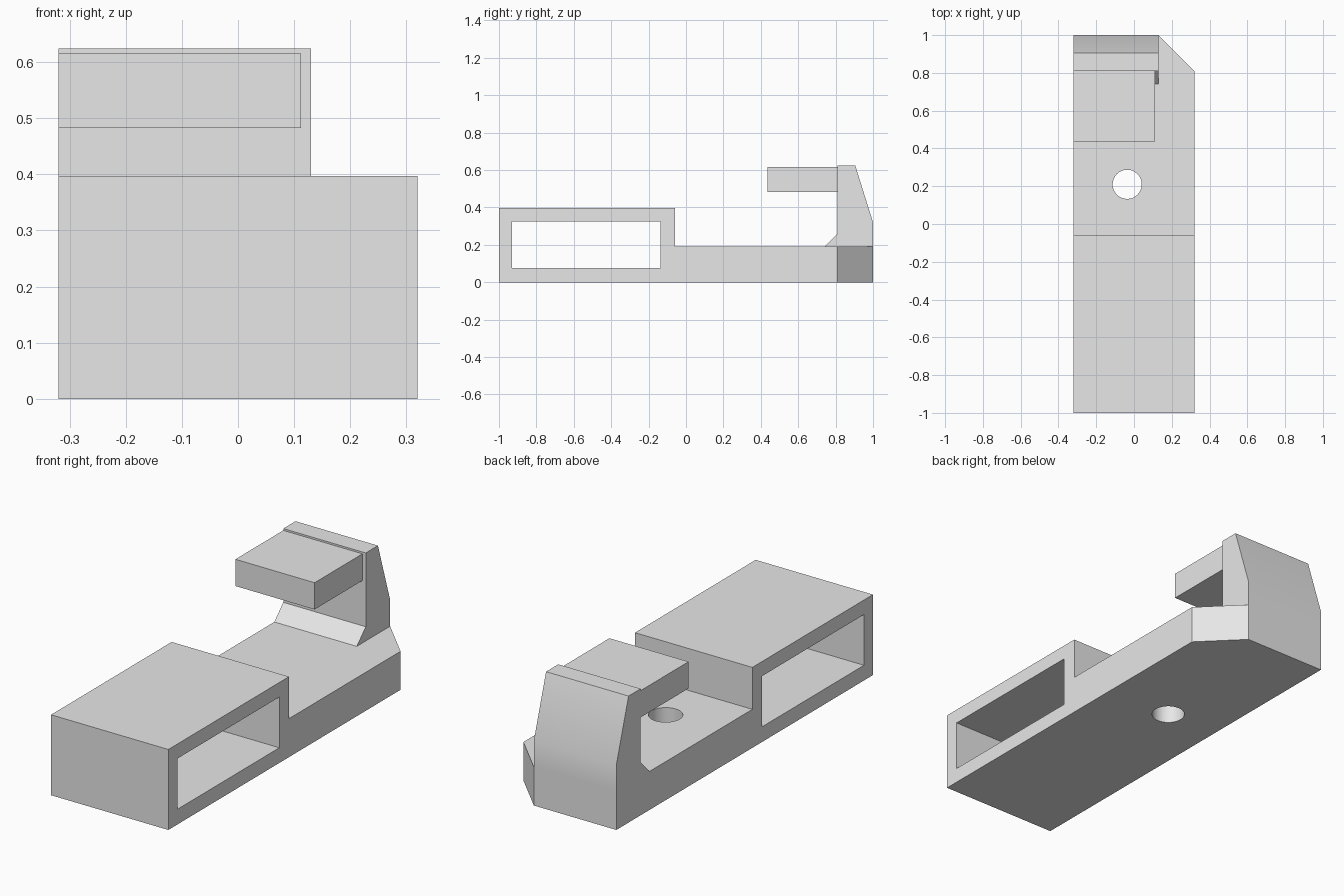
import bpy
import bmesh
import math
from mathutils import Matrix

default = bpy.data.objects.get("Cube")
if default:
    bpy.data.objects.remove(default, do_unlink=True)

grey = bpy.data.materials.new("light grey")
grey.use_nodes = True
colour = (0.8, 0.8, 0.8, 1)
grey.diffuse_color = colour
grey.node_tree.nodes["Principled BSDF"].inputs["Base Color"].default_value = colour

LEFT, RIGHT = 0.32, -0.32
POST_LEFT = 0.13


def finish(name, bm):
    bmesh.ops.recalc_face_normals(bm, faces=bm.faces[:])
    mesh = bpy.data.meshes.new(name)
    bm.to_mesh(mesh)
    bm.free()
    mesh.materials.append(grey)
    obj = bpy.data.objects.new(name, mesh)
    bpy.context.collection.objects.link(obj)
    return obj


def prism(name, profile, x0, x1):
    """Extrude a (y, z) side profile from x0 to x1."""
    bm = bmesh.new()
    face = bm.faces.new([bm.verts.new((x0, y, z)) for y, z in profile])
    new = bmesh.ops.extrude_face_region(bm, geom=[face])["geom"]
    verts = [v for v in new if isinstance(v, bmesh.types.BMVert)]
    bmesh.ops.translate(bm, verts=verts, vec=(x1 - x0, 0, 0))
    return finish(name, bm)


def rect(y0, y1, z0, z1):
    return [(y0, z0), (y1, z0), (y1, z1), (y0, z1)]


def combine(target, other, operation):
    bpy.context.view_layer.objects.active = target
    mod = target.modifiers.new(operation.lower(), 'BOOLEAN')
    mod.operation = operation
    mod.solver = 'EXACT'
    mod.object = other
    bpy.ops.object.modifier_apply(modifier=mod.name)
    bpy.data.objects.remove(other, do_unlink=True)


# Stepped base
body = prism("clamp_body", [(-1, 0), (1, 0), (1, 0.19), (-0.06, 0.19),
                            (-0.06, 0.397), (-1, 0.397)], RIGHT, LEFT)

# Chamfered rear left corner
bm = bmesh.new()
bm.from_mesh(body.data)
cut = bmesh.ops.bisect_plane(bm, geom=bm.verts[:] + bm.edges[:] + bm.faces[:],
                             plane_co=(POST_LEFT, 1, 0), plane_no=(1, 1, 0),
                             clear_outer=True)["geom_cut"]
bmesh.ops.holes_fill(bm, edges=[e for e in cut if isinstance(e, bmesh.types.BMEdge)])
bmesh.ops.recalc_face_normals(bm, faces=bm.faces[:])
bm.to_mesh(body.data)
bm.free()

# Rear post with sloped back and a foot wedge
post = prism("rear_post", [(0.74, 0.1), (1, 0.1), (1, 0.32), (0.905, 0.624),
                           (0.81, 0.624), (0.81, 0.26), (0.74, 0.19)],
             RIGHT, POST_LEFT)
combine(body, post, 'UNION')

# Window through the tall block
combine(body, prism("window_cutter", rect(-0.93, -0.135, 0.075, 0.325), -0.5, 0.5),
        'DIFFERENCE')

# Round hole through the thin deck
bm = bmesh.new()
bmesh.ops.create_cone(bm, cap_ends=True, segments=48, radius1=0.077, radius2=0.077,
                      depth=1, matrix=Matrix.Translation((-0.036, 0.21, 0)))
combine(body, finish("hole_cutter", bm), 'DIFFERENCE')

# Arm reaching forward from the post
arm = prism("arm", rect(0.437, 0.81, 0.483, 0.615), RIGHT, 0.112)

# Smooth the hole wall and the gently bent back only
bpy.ops.object.select_all(action='DESELECT')
for obj in (body, arm):
    obj.select_set(True)
bpy.context.view_layer.objects.active = body
bpy.ops.object.shade_smooth_by_angle(angle=math.radians(30))
